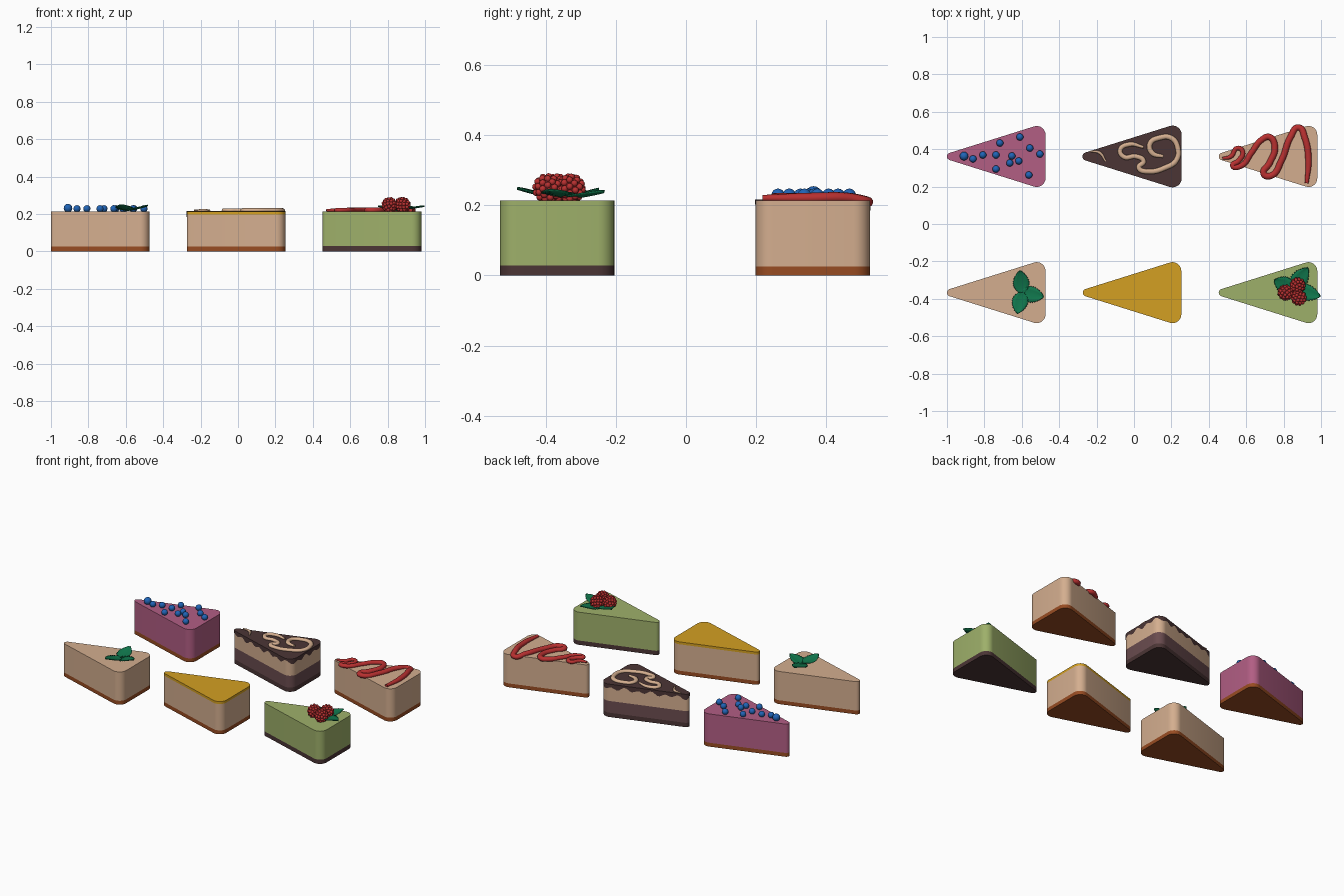
import bpy, bmesh, math
from mathutils import Vector, Matrix

if "Cube" in bpy.data.objects:
    bpy.data.objects.remove(bpy.data.objects["Cube"])


def material(name, r, g, b):
    lin = [((c / 255 + 0.055) / 1.055) ** 2.4 for c in (r, g, b)]
    m = bpy.data.materials.new(name)
    m.diffuse_color = (*lin, 1)
    m.use_nodes = True
    m.node_tree.nodes["Principled BSDF"].inputs["Base Color"].default_value = m.diffuse_color
    return m


TAN = material("cream tan", 212, 174, 143)
CRUST = material("crust brown", 152, 76, 34)
PINK = material("berry pink", 178, 94, 132)
BLUE = material("blueberry blue", 32, 100, 182)
DARK = material("dark chocolate", 75, 53, 53)
MILK = material("milk chocolate", 106, 76, 79)
RED = material("raspberry red", 184, 48, 48)
LEAF = material("mint green", 16, 118, 76)
YELLOW = material("lemon yellow", 212, 160, 34)
GREEN = material("matcha green", 158, 176, 106)

TOP, LENGTH, HALF = 0.214, 0.527, 0.163
COLS, BACK, FRONT = (-1.0, -0.274, 0.453), 0.361, -0.367


def finish(bm, name, mats, angle=35):
    bmesh.ops.recalc_face_normals(bm, faces=bm.faces)
    me = bpy.data.meshes.new(name)
    bm.to_mesh(me)
    bm.free()
    for m in mats:
        me.materials.append(m)
    me.shade_smooth()
    me.set_sharp_from_angle(angle=math.radians(angle))
    ob = bpy.data.objects.new(name, me)
    bpy.context.collection.objects.link(ob)
    return ob


def outline(grow=0.0, side_steps=1):
    """Rounded wedge: tangent hull of one small tip circle and two back circles."""
    rt, rb = 0.02, 0.047
    tip, back = Vector((rt, 0)), Vector((LENGTH - rb, HALF - rb))
    d = back - tip
    a = math.atan2(d.y, d.x) + math.pi / 2 + math.asin((rb - rt) / d.length)

    def arc(c, r, a0, a1, n=8):
        return [c + (r + grow) * Vector((math.cos(t), math.sin(t)))
                for t in (a0 + (a1 - a0) * i / n for i in range(n + 1))]
    arcs = [arc(back, rb, 0, a), arc(tip, rt, a, 2 * math.pi - a),
            arc(Vector((back.x, -back.y)), rb, -a, 0)]
    pts = []
    for i, s in enumerate(arcs):
        nxt = arcs[(i + 1) % 3][0]
        pts += s + [s[-1].lerp(nxt, k / side_steps) for k in range(1, side_steps)]
    return pts


def wedge(name, x, y, layers):
    """Prism with stacked colours; layers = [(top height, material), ...]."""
    bm = bmesh.new()
    pts = outline()
    mats = [m for _, m in layers]
    rings = [[bm.verts.new((x + p.x, y + p.y, z)) for p in pts]
             for z in [0] + [h for h, _ in layers]]
    bm.faces.new(rings[0])
    for k in range(len(layers)):
        for i in range(len(pts)):
            j = (i + 1) % len(pts)
            f = bm.faces.new((rings[k][i], rings[k][j], rings[k + 1][j], rings[k + 1][i]))
            f.material_index = k
    bm.faces.new(rings[-1]).material_index = len(layers) - 1
    return finish(bm, name, mats)


def icing(name, x, y):
    """Thin glaze with a wavy lower edge running down the sides."""
    bm = bmesh.new()
    pts = outline(0.002, 30)
    top, low, s = [], [], 0
    for i, p in enumerate(pts):
        s += (p - pts[i - 1]).length if i else 0
        z = TOP - 0.023 + 0.009 * math.sin(s * 75) + 0.005 * math.sin(s * 41)
        top.append(bm.verts.new((x + p.x, y + p.y, TOP + 0.002)))
        low.append(bm.verts.new((x + p.x, y + p.y, z)))
    for i in range(len(pts)):
        j = (i + 1) % len(pts)
        bm.faces.new((low[i], low[j], top[j], top[i]))
    bm.faces.new(top)
    return finish(bm, name, [DARK])


def drizzle(name, x, y, pts, mat, r0, r1, flat):
    """Flattened tube along a smooth path; points may carry a height offset."""
    cu = bpy.data.curves.new(name, "CURVE")
    cu.dimensions = "3D"
    cu.bevel_depth, cu.bevel_resolution = 1.0, 4
    cu.resolution_u, cu.use_fill_caps = 8, True
    sp = cu.splines.new("BEZIER")
    sp.bezier_points.add(len(pts) - 1)
    n = len(pts) - 1
    for i, (b, p) in enumerate(zip(sp.bezier_points, pts)):
        b.co = (p[0], p[1], p[2] if len(p) > 2 else 0)
        b.handle_left_type = b.handle_right_type = "AUTO"
        b.radius = (r0 + (r1 - r0) * min(1, 2 * i / n)) * (0.6 if i in (0, n) else 1)
    cu.materials.append(mat)
    ob = bpy.data.objects.new(name, cu)
    bpy.context.collection.objects.link(ob)
    ob.location, ob.scale = (x, y, TOP + 0.006), (1, 1, flat)
    bpy.ops.object.select_all(action="DESELECT")
    ob.select_set(True)
    bpy.context.view_layer.objects.active = ob
    bpy.ops.object.convert(target="MESH")
    bpy.context.object.data.shade_smooth()


def leaf(name, base, tip, width, rise):
    """Serrated leaf, folded slightly along the midrib and lifting at the tip."""
    bm = bmesh.new()
    base, tip = Vector(base), Vector(tip)
    d = tip - base
    side = Vector((-d.y, d.x)).normalized()
    n, rows = 20, []
    for i in range(n + 1):
        t = i / n
        w = width / 2 * math.sin(math.pi * (0.04 + 0.96 * t) ** 0.85) ** 0.75 if i < n else 0.001
        w *= 1.06 if i % 2 else 0.93
        z = TOP + 0.006 + rise * t ** 1.5
        c = base + d * t
        rows.append([bm.verts.new((*(c + side * w * k), z + 0.006 * abs(k))) for k in (-1, -.5, 0, .5, 1)])
    for a, b in zip(rows, rows[1:]):
        for k in range(4):
            bm.faces.new((a[k], a[k + 1], b[k + 1], b[k]))
    ob = finish(bm, name, [LEAF], 60)
    mod = ob.modifiers.new("thickness", "SOLIDIFY")
    mod.thickness = 0.004


def ball(bm, pos, r, sub):
    bmesh.ops.create_icosphere(bm, subdivisions=sub, radius=r, matrix=Matrix.Translation(pos))


def raspberry(name, x, y, z, tilt):
    """Core covered by rings of small round drupelets."""
    bm = bmesh.new()
    R, r = 0.034, 0.0098
    ball(bm, (0, 0, 0), R, 2)
    for k in range(7):
        th = math.pi * k / 6
        count = max(1, round(2 * math.pi * R * math.sin(th) / (1.75 * r)))
        for i in range(count):
            ph = 2 * math.pi * (i + 0.5 * (k % 2)) / count
            ball(bm, (R * math.sin(th) * math.cos(ph), R * math.sin(th) * math.sin(ph),
                      R * math.cos(th)), r, 2)
    bm.transform(Matrix.Translation((x, y, z)) @ Matrix.Rotation(tilt, 4, "X")
                 @ Matrix.Rotation(tilt * 0.7, 4, "Y"))
    finish(bm, name, [RED], 60)


# cake bodies
wedge("blueberry_slice", COLS[0], BACK, [(0.025, CRUST), (TOP, PINK)])
wedge("chocolate_slice", COLS[1], BACK, [(0.028, DARK), (0.105, MILK), (TOP, TAN)])
wedge("drizzle_slice", COLS[2], BACK, [(0.025, CRUST), (TOP, TAN)])
wedge("mint_slice", COLS[0], FRONT, [(0.025, CRUST), (TOP, TAN)])
wedge("lemon_slice", COLS[1], FRONT, [(0.025, CRUST), (0.198, TAN), (TOP, YELLOW)])
wedge("matcha_slice", COLS[2], FRONT, [(0.028, DARK), (TOP, GREEN)])

# blueberries
berries = [(.091, .002), (.139, -.013), (.192, .008), (.262, .008), (.283, .072), (.262, -.067),
           (.39, .104), (.347, .003), (.336, -.035), (.384, -.024), (.443, .045), (.497, .013), (.438, -.099)]
bm = bmesh.new()
for i, (u, v) in enumerate(berries):
    r = 0.023 if i == 0 else 0.019
    ball(bm, (COLS[0] + u, BACK + v, TOP + r * 0.75), r, 3)
finish(bm, "blueberries", [BLUE], 60)

# chocolate glaze and cream swirls
icing("chocolate_glaze", COLS[1], BACK)
drizzle("cream_swirl_small", COLS[1], BACK, [(.04, .028), (.09, .02), (.122, -.025)], TAN, .007, .008, 0.9)
drizzle("cream_swirl", COLS[1], BACK,
        [(.325, .05), (.25, .065), (.20, .035), (.22, -.002), (.285, 0), (.325, -.025), (.30, -.06),
         (.355, -.08), (.44, -.06), (.5, -.02), (.508, .045), (.475, .098), (.41, .1), (.36, .07),
         (.37, .02), (.43, 0)], TAN, .012, .014, 0.8)

# red sauce zigzag
drizzle("red_sauce", COLS[2], BACK,
        [(.02, -.01), (.065, 0), (.10, .045), (.128, .025), (.105, -.025), (.075, -.05), (.12, -.05),
         (.175, .02), (.23, .09), (.272, .104), (.30, .05), (.272, -.035), (.24, -.093), (.278, -.104),
         (.336, -.02), (.384, .104), (.427, .155, -.012), (.46, .10), (.48, -.02), (.47, -.143)],
        RED, .011, .017, 0.9)

# mint leaves
for i, (u, v) in enumerate([(.39, .117), (.515, -.022), (.375, -.114)]):
    leaf(f"mint_leaf_{i}", (COLS[0] + .402, FRONT), (COLS[0] + u, FRONT + v), 0.085, 0.024)

# raspberries with leaves
for i, (u, v) in enumerate([(.295, .068), (.475, .132), (.545, -.02)]):
    leaf(f"raspberry_leaf_{i}", (COLS[2] + .395, FRONT + .02), (COLS[2] + u, FRONT + v), 0.09, 0.018)
for i, (u, v) in enumerate([(.422, .039), (.357, .0), (.428, -.028)]):
    raspberry(f"raspberry_{i}", COLS[2] + u, FRONT + v, TOP + 0.034, 0.5 + 0.6 * i)
